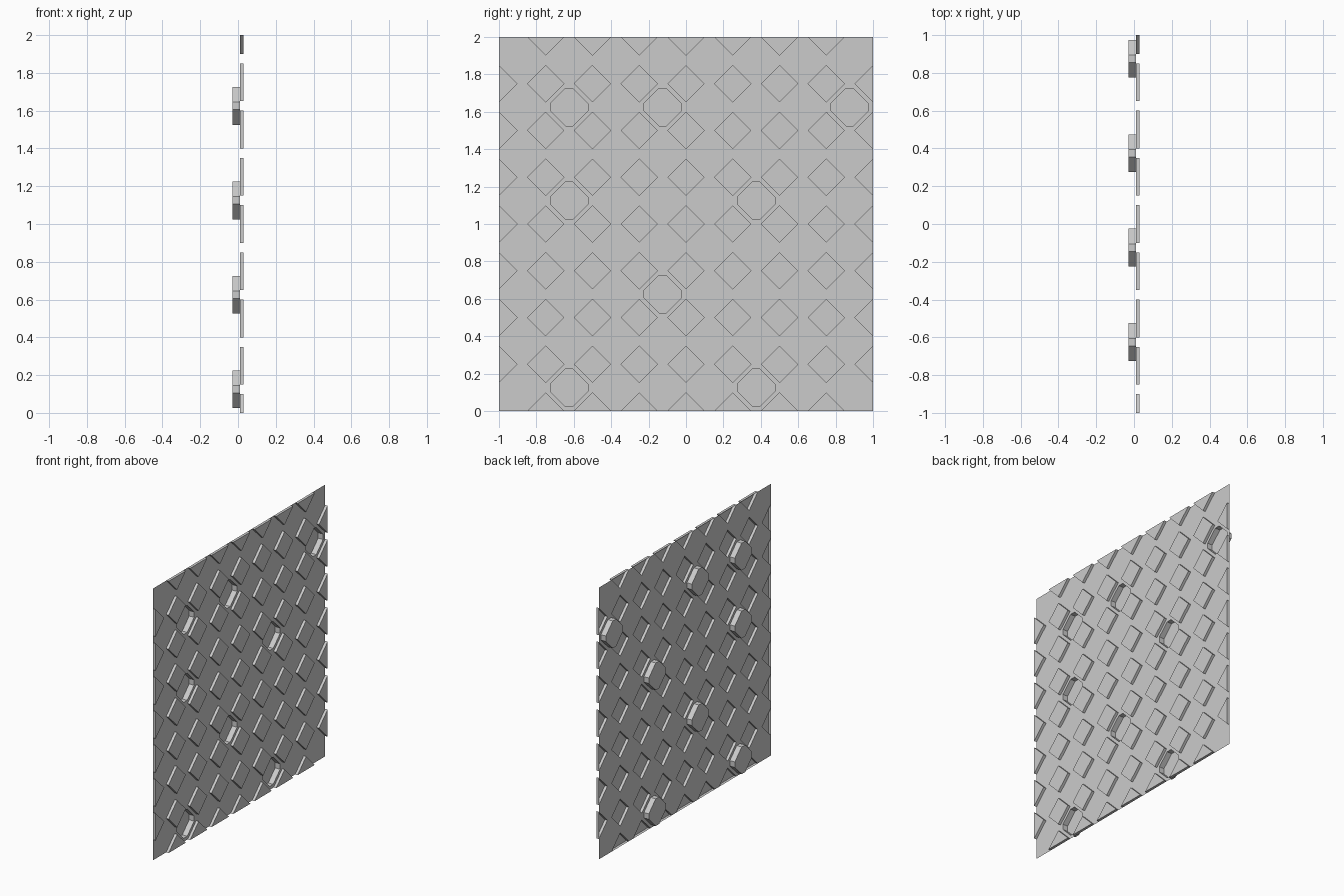
import bpy, bmesh

if "Cube" in bpy.data.objects:
    bpy.data.objects.remove(bpy.data.objects["Cube"])

SHEET_X, STUD_X, POCKET_X = 0.01, 0.03, -0.03   # sheet plane, raised studs, pressed pockets
CELL, CUT = 0.25, 0.10                          # stud spacing, stud half diagonal
H = CELL / 2
N = 8

# (column, row) of the cells that hold an eight-sided pocket
POCKETS = {(1, 6), (3, 6), (7, 6), (1, 4), (5, 4), (3, 2), (1, 0), (5, 0)}

bm = bmesh.new()


def ring(points, x):
    return [bm.verts.new((x, y, z)) for y, z in points]


def bridge(a, b):
    n = len(a)
    for i in range(n):
        j = (i + 1) % n
        bm.faces.new((a[i], a[j], b[j], b[i]))


def press(points, x):
    """Push a flat outline out of the sheet: side walls plus a flat end."""
    base, end = ring(points, SHEET_X), ring(points, x)
    bridge(base, end)
    bm.faces.new(end)


def octagon(cy, cz, scale=1.0):
    s, l = (H - CUT) * scale, H * scale
    pts = [(s, -l), (l, -s), (l, s), (s, l), (-s, l), (-l, s), (-l, -s), (-s, -l)]
    return [(cy + y, cz + z) for y, z in pts]


# Flat sheet cells between the studs, some with pockets
for i in range(N):
    for j in range(N):
        cy, cz = -1 + CELL * (i + 0.5), CELL * (j + 0.5)
        outer = octagon(cy, cz)
        if (i, j) in POCKETS:
            inner = octagon(cy, cz, 0.8)
            bridge(ring(outer, SHEET_X), ring(inner, SHEET_X))
            press(inner, POCKET_X)
        else:
            bm.faces.new(ring(outer, SHEET_X))

# Raised diamond studs, halved at the border; plain sheet at the four corners
for i in range(N + 1):
    for j in range(N + 1):
        cy, cz = -1 + CELL * i, CELL * j
        pts = [(cy, cz - CUT), (cy + CUT, cz), (cy, cz + CUT), (cy - CUT, cz)]
        pts = [(y, z) for y, z in pts if -1.001 < y < 1.001 and -0.001 < z < 2.001]
        if len(pts) > 2:
            press(pts, STUD_X)
        else:
            tri = [(cy, cz)] + pts
            (ay, az), (by, bz), (ey, ez) = tri
            if (by - ay) * (ez - az) - (bz - az) * (ey - ay) < 0:
                tri.reverse()
            bm.faces.new(ring(tri, SHEET_X))

bmesh.ops.remove_doubles(bm, verts=bm.verts, dist=0.0005)
mesh = bpy.data.meshes.new("tread_plate")
bm.to_mesh(mesh)
bm.free()
plate = bpy.data.objects.new("tread_plate", mesh)
bpy.context.collection.objects.link(plate)
